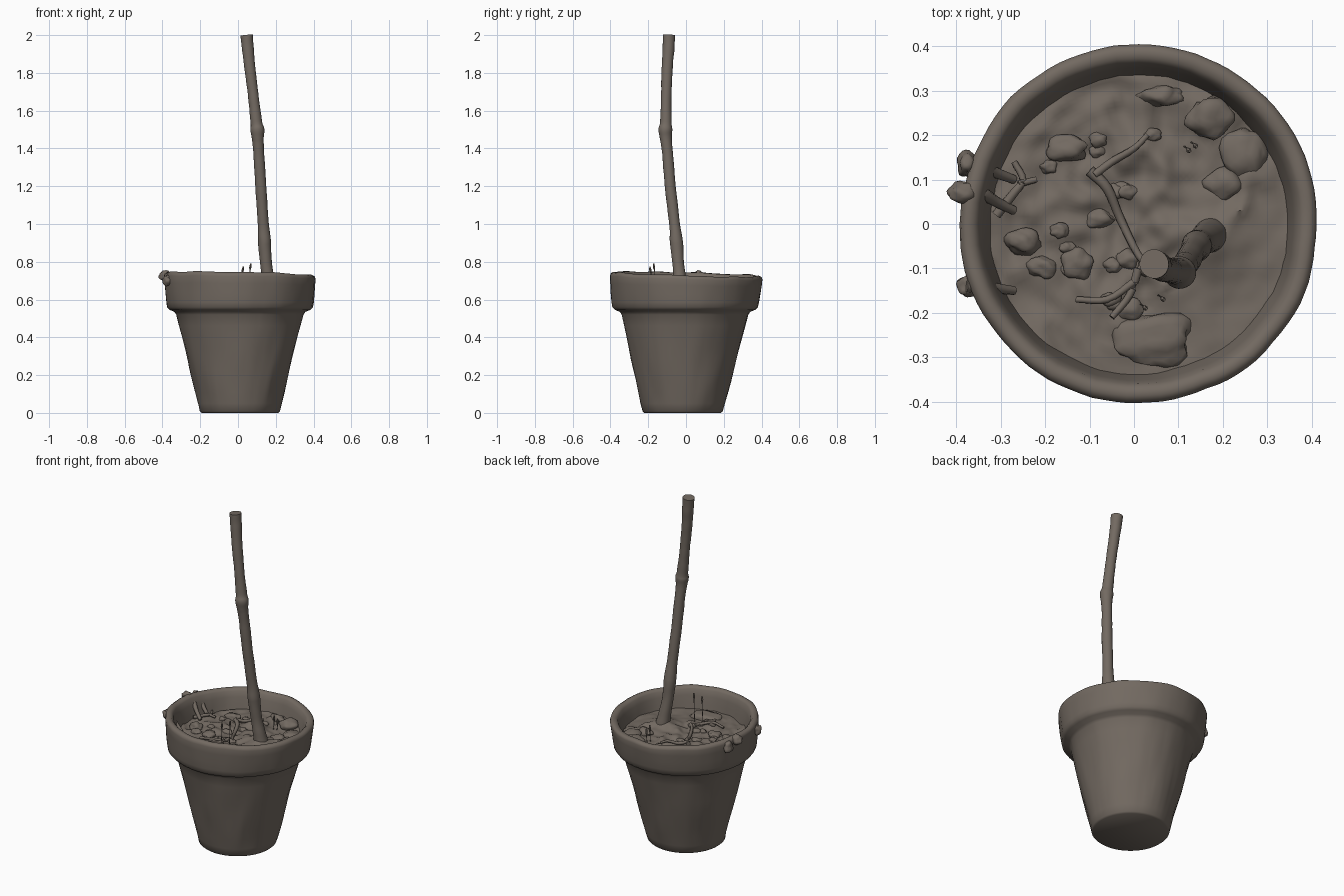
import bpy, bmesh, math, random
from mathutils import Vector, noise

if "Cube" in bpy.data.objects:
    bpy.data.objects.remove(bpy.data.objects["Cube"])

random.seed(4)
clay = bpy.data.materials.new("grey_brown_clay")
clay.diffuse_color = (0.17, 0.143, 0.12, 1)
clay.use_nodes = True
clay.node_tree.nodes["Principled BSDF"].inputs["Base Color"].default_value = clay.diffuse_color


def finish(name, bm, angle=50):
    bmesh.ops.recalc_face_normals(bm, faces=bm.faces)
    me = bpy.data.meshes.new(name)
    bm.to_mesh(me)
    bm.free()
    me.materials.append(clay)
    ob = bpy.data.objects.new(name, me)
    bpy.context.collection.objects.link(ob)
    bpy.ops.object.select_all(action='DESELECT')
    bpy.context.view_layer.objects.active = ob
    ob.select_set(True)
    bpy.ops.object.shade_smooth_by_angle(angle=math.radians(angle))
    return ob


def bridge(bm, a, b):
    n = len(a)
    for i in range(n):
        bm.faces.new((a[i], a[(i + 1) % n], b[(i + 1) % n], b[i]))


def smooth_path(pts, steps):
    """Catmull-Rom through (x, y, z, radius) points."""
    p = [Vector(q) for q in pts]
    p = [2 * p[0] - p[1]] + p + [2 * p[-1] - p[-2]]
    out = []
    for i in range(1, len(p) - 2):
        a, b, c, d = p[i - 1:i + 3]
        for s in range(steps):
            t = s / steps
            out.append(0.5 * (2 * b + (c - a) * t + (2 * a - 5 * b + 4 * c - d) * t * t
                              + (3 * b - a - 3 * c + d) * t ** 3))
    return out + [p[-2]]


def tube(bm, pts, sides=8, steps=4, rough=0.0):
    path = smooth_path(pts, steps)
    rings = []
    for i, q in enumerate(path):
        d = (path[min(i + 1, len(path) - 1)] - path[max(i - 1, 0)]).to_3d().normalized()
        u = d.cross(Vector((0.31, 0.95, 0.05))).normalized()
        v = d.cross(u)
        ring = []
        for k in range(sides):
            a = math.tau * k / sides
            n = u * math.cos(a) + v * math.sin(a)
            co = q.to_3d() + n * q.w
            ring.append(bm.verts.new(co + n * rough * noise.noise(co * 18)))
        rings.append(ring)
    for a, b in zip(rings, rings[1:]):
        bridge(bm, a, b)
    bm.faces.new(rings[0])
    bm.faces.new(rings[-1])


# Soil height: rough crumbs, mounded round the stem, smoother at front right
def soil_z(x, y):
    p = Vector((x, y, 0))
    calm = 0.35 if x - y > 0.22 else 1.0
    z = 0.622 + calm * (0.022 * noise.noise(p * 9) + 0.016 * noise.noise(p * 22 + Vector((5, 2, 1))))
    z += 0.045 * math.exp(-((x - 0.165) ** 2 + (y + 0.03) ** 2) / 0.006)
    return z


# Pot: lathed profile, slightly leaning and uneven like hand-made clay
profile = [(0.203, 0.0), (0.212, 0.008), (0.222, 0.05)]
profile += [(0.222 + 0.113 * k / 8, 0.05 + 0.47 * k / 8) for k in range(1, 9)]
profile += [(0.345, 0.535), (0.372, 0.546), (0.385, 0.56), (0.39, 0.585), (0.396, 0.63),
            (0.401, 0.68), (0.404, 0.715), (0.400, 0.728), (0.388, 0.735), (0.372, 0.733),
            (0.361, 0.722), (0.352, 0.69), (0.342, 0.65), (0.334, 0.61), (0.325, 0.57)]
SEG = 96
bm = bmesh.new()
prev = None
for j, (r, z) in enumerate(profile):
    ring = []
    for i in range(SEG):
        a = math.tau * i / SEG
        c, s = math.cos(a), math.sin(a)
        w = 0.006 * noise.noise(Vector((c * 2.5, s * 2.5, z * 5))) if j > 1 else 0
        w += 0.002 * noise.noise(Vector((c * 12, s * 12, z * 6))) if j > 1 else 0
        rr = r + w
        f = z / 0.73
        top = max(0, (z - 0.6) / 0.13)
        dz = top * (-0.008 * c - 0.011 * s + 0.006 * noise.noise(Vector((c * 3, s * 3, 9))))
        ring.append(bm.verts.new((0.01 + rr * c, -0.018 * (1 - f) + rr * s, z + dz)))
    if prev:
        bridge(bm, prev, ring)
    else:
        bm.faces.new(ring)
    prev = ring
finish("pot", bm)

# Soil: polar grid displaced by the height rule
bm = bmesh.new()
centre = bm.verts.new((0.01, 0, soil_z(0.01, 0)))
prev = None
for j in range(1, 37):
    r = 0.345 * j / 36
    ring = []
    for i in range(SEG):
        a = math.tau * i / SEG
        x, y = 0.01 + r * math.cos(a), r * math.sin(a)
        ring.append(bm.verts.new((x, y, soil_z(x, y))))
    if prev:
        bridge(bm, prev, ring)
    else:
        for i in range(SEG):
            bm.faces.new((centre, ring[i], ring[(i + 1) % SEG]))
    prev = ring
finish("soil", bm)


def lump(bm, x, y, z, sx, sy, sz):
    made = bmesh.ops.create_icosphere(bm, subdivisions=3, radius=1)
    for v in made["verts"]:
        k = 1 + 0.35 * noise.noise(v.co * 1.4 + Vector((x * 40, y * 40, 0)))
        v.co = Vector((x + v.co.x * sx * k, y + v.co.y * sy * k, z + v.co.z * sz * k))


# Clods and stones lying on the soil
bm = bmesh.new()
for x, y, sx, sy, sz in [(0.17, 0.24, 0.05, 0.045, 0.03), (0.25, 0.16, 0.05, 0.06, 0.03),
                         (0.21, 0.09, 0.05, 0.04, 0.025), (0.04, -0.26, 0.09, 0.06, 0.03),
                         (-0.13, -0.09, 0.035, 0.035, 0.025), (-0.15, 0.17, 0.05, 0.03, 0.025),
                         (0.06, 0.29, 0.05, 0.025, 0.025), (-0.25, -0.04, 0.04, 0.03, 0.03)]:
    lump(bm, x, y, soil_z(x, y), sx, sy, sz)
for _ in range(22):
    a, r = random.uniform(1.2, 5.0), random.uniform(0.06, 0.29)
    x, y, s = r * math.cos(a), r * math.sin(a), random.uniform(0.012, 0.026)
    lump(bm, x, y, soil_z(x, y), s * 1.3, s, s * 0.8)
finish("soil_clods", bm)

# Lumps clinging to the left of the rim
bm = bmesh.new()
lump(bm, -0.385, 0.07, 0.725, 0.036, 0.025, 0.028)
lump(bm, -0.375, 0.135, 0.70, 0.022, 0.028, 0.034)
lump(bm, -0.375, -0.14, 0.70, 0.022, 0.025, 0.03)
finish("rim_lumps", bm)

# Main stem with swollen joints
bm = bmesh.new()
tube(bm, [(0.178, -0.022, 0.60, 0.040), (0.165, -0.03, 0.68, 0.036), (0.150, -0.040, 0.78, 0.031),
          (0.142, -0.048, 0.88, 0.034), (0.140, -0.052, 0.92, 0.034), (0.134, -0.060, 1.0, 0.029),
          (0.121, -0.083, 1.2, 0.029), (0.108, -0.100, 1.4, 0.029), (0.104, -0.107, 1.46, 0.032),
          (0.102, -0.109, 1.50, 0.037), (0.097, -0.107, 1.54, 0.031), (0.083, -0.105, 1.66, 0.028),
          (0.064, -0.100, 1.82, 0.029), (0.052, -0.093, 1.93, 0.031), (0.045, -0.090, 2.0, 0.033)],
     sides=24, steps=6, rough=0.002)
finish("stem", bm)

# Dead twigs on the soil, forked
bm = bmesh.new()
for path, r in [([(-0.10, 0.12), (-0.06, 0.08), (-0.03, 0.01), (0.01, -0.07), (0.04, -0.10)], 0.013),
                ([(-0.09, 0.11), (-0.05, 0.14), (0.0, 0.17), (0.03, 0.20)], 0.010),
                ([(0.01, -0.10), (-0.01, -0.16), (-0.05, -0.21)], 0.010),
                ([(0.0, -0.13), (-0.06, -0.17), (-0.13, -0.17)], 0.009),
                ([(-0.31, 0.02), (-0.27, 0.07), (-0.25, 0.10), (-0.27, 0.14)], 0.011),
                ([(-0.26, 0.09), (-0.22, 0.10)], 0.008)]:
    tube(bm, [(x, y, soil_z(x, y) + 0.014, r * (1 - 0.12 * i)) for i, (x, y) in enumerate(path)])
# Twigs reaching from the soil up to the left rim
for y0, y1 in [(0.03, 0.07), (-0.15, -0.14), (0.10, 0.13)]:
    tube(bm, [(-0.27, y0, 0.63, 0.010), (-0.31, (y0 + y1) / 2, 0.665, 0.012),
              (-0.345, y1, 0.70, 0.015), (-0.38, y1, 0.72, 0.015)])
finish("twigs", bm)

# Thin dry sprouts standing up from the soil
bm = bmesh.new()
for x, y, h in [(0.022, -0.185, 0.775), (0.062, -0.165, 0.79), (0.12, 0.17, 0.71), (0.135, 0.18, 0.69)]:
    tube(bm, [(x - 0.008, y + 0.005, 0.61, 0.002), (x, y, h - 0.05, 0.002),
              (x + 0.003, y - 0.004, h - 0.02, 0.006), (x + 0.006, y - 0.006, h, 0.003)], sides=6)
finish("sprouts", bm)
